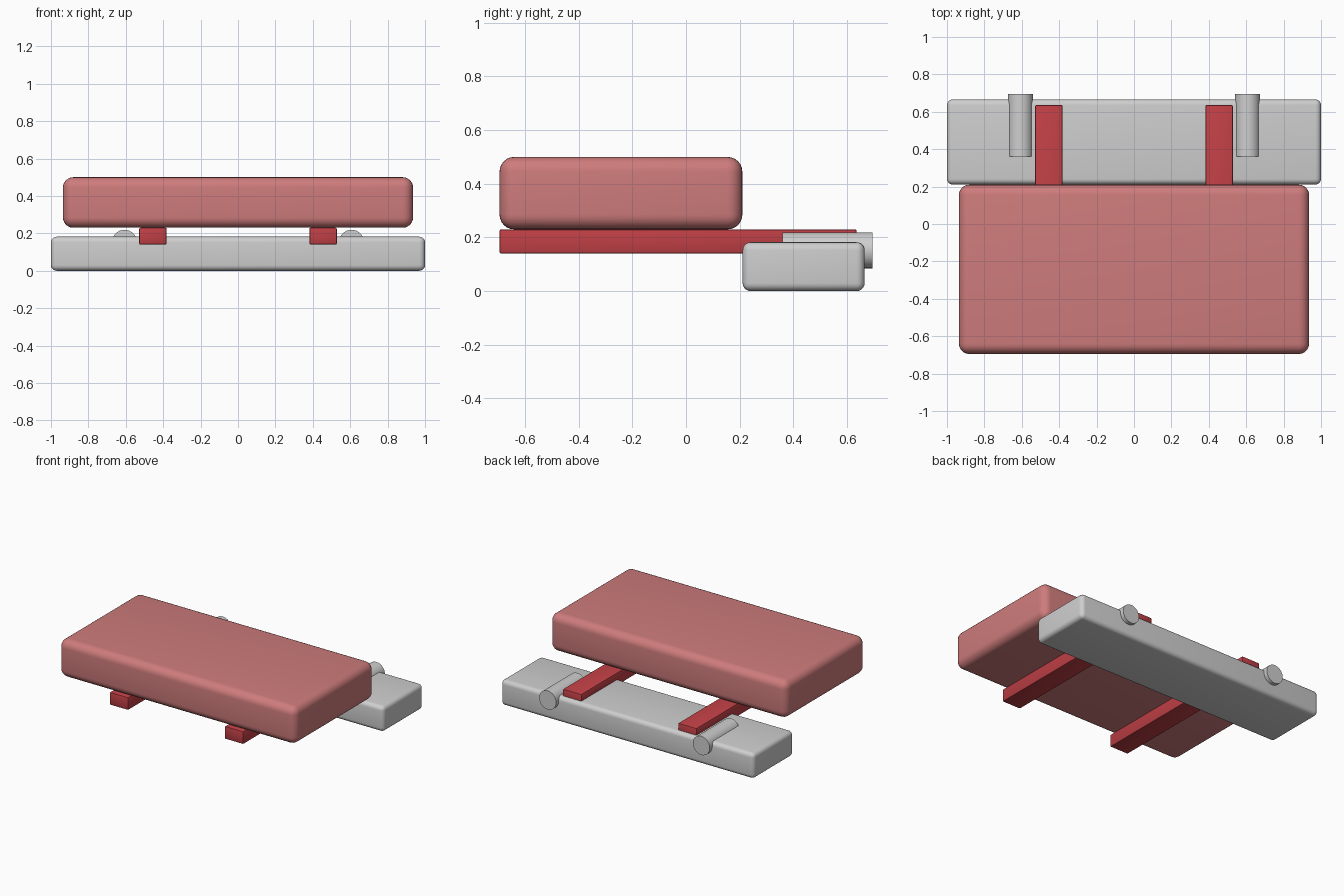
import bpy, math

if "Cube" in bpy.data.objects:
    bpy.data.objects.remove(bpy.data.objects["Cube"])


def material(name, rgb):
    m = bpy.data.materials.new(name)
    m.diffuse_color = (*rgb, 1)
    m.use_nodes = True
    m.node_tree.nodes["Principled BSDF"].inputs["Base Color"].default_value = m.diffuse_color
    return m


PINK = material("soft red", (0.62, 0.20, 0.20))
RED = material("deep red", (0.52, 0.05, 0.06))
GREY = material("light grey", (0.62, 0.62, 0.62))


def finish(ob, name, mat, bevel=0, segments=4):
    ob.name = name
    ob.data.materials.append(mat)
    if bevel:
        mod = ob.modifiers.new("rounding", 'BEVEL')
        mod.width = bevel
        mod.segments = segments
        bpy.ops.object.modifier_apply(modifier=mod.name)
    bpy.ops.object.shade_smooth_by_angle(angle=math.radians(35))


def box(name, lo, hi, mat, bevel, segments=4):
    centre = [(a + b) / 2 for a, b in zip(lo, hi)]
    bpy.ops.mesh.primitive_cube_add(size=1, location=centre)
    ob = bpy.context.object
    ob.scale = [b - a for a, b in zip(lo, hi)]
    bpy.ops.object.transform_apply(location=False, rotation=False, scale=True)
    finish(ob, name, mat, bevel, segments)


# Thick padded slab and grey rear bar
box("cushion", (-0.936, -0.695, 0.23), (0.936, 0.21, 0.50), PINK, 0.055, 6)
box("rear_bar", (-1, 0.211, 0), (1, 0.666, 0.182), GREY, 0.03, 5)

for side, label in ((-1, "left"), (1, "right")):
    # Rail running under the cushion into the bar
    x = side * 0.455
    box(label + "_rail", (x - 0.073, -0.695, 0.14), (x + 0.073, 0.636, 0.23), RED, 0.006, 2)

    # Round pin half sunk in the bar
    bpy.ops.mesh.primitive_cylinder_add(vertices=32, radius=0.067, depth=0.335,
                                        location=(side * 0.607, 0.5275, 0.152),
                                        rotation=(math.pi / 2, 0, 0))
    finish(bpy.context.object, label + "_pin", GREY)
